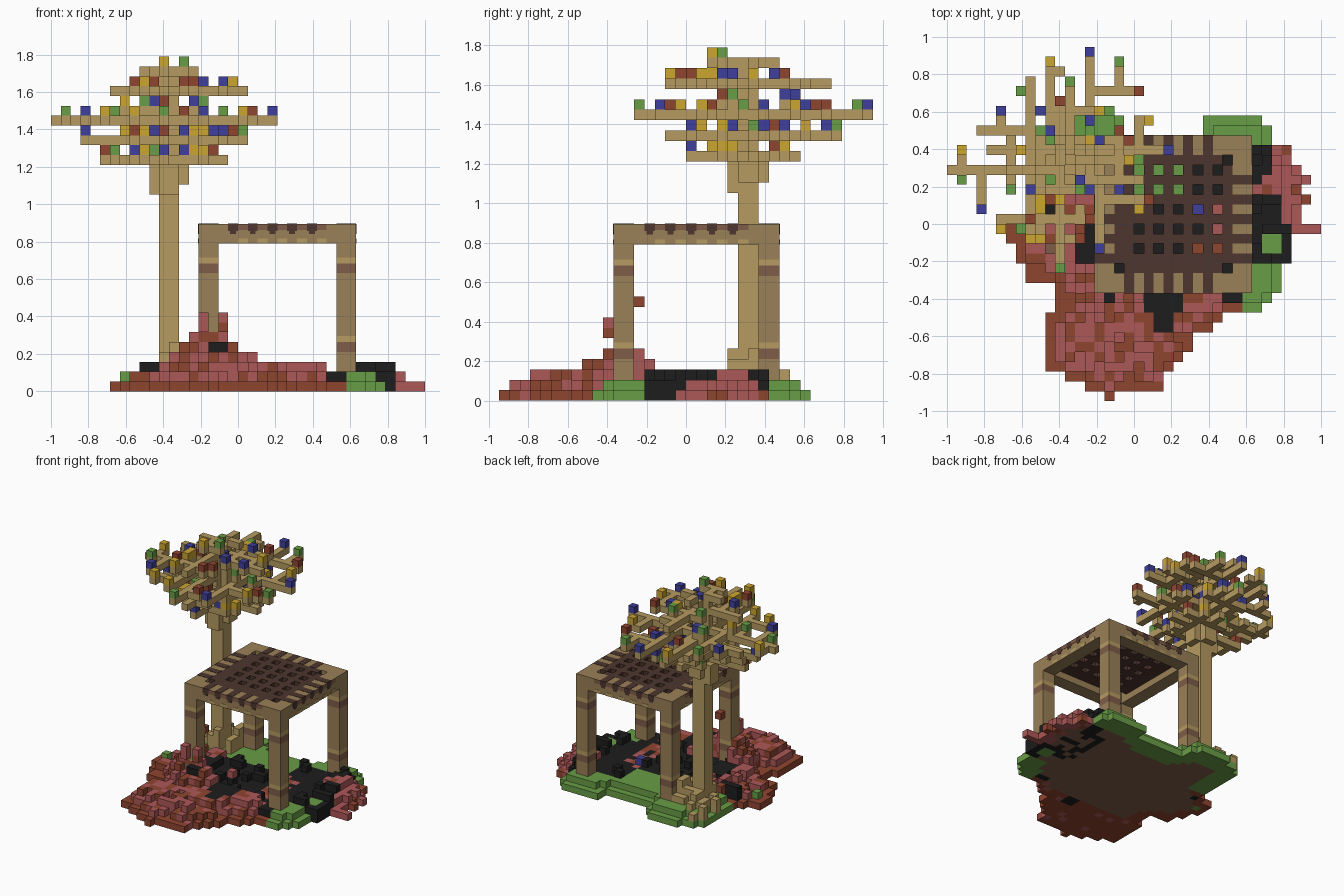
import bpy, bmesh, random
from mathutils import Vector

random.seed(7)
V = 1 / 19            # edge of one cube cell

if "Cube" in bpy.data.objects:
    bpy.data.objects.remove(bpy.data.objects["Cube"])


def material(name, rgb):
    lin = [((c / 255 + 0.055) / 1.055) ** 2.4 for c in rgb]
    m = bpy.data.materials.new(name)
    m.use_nodes = True
    m.diffuse_color = (*lin, 1)
    m.node_tree.nodes["Principled BSDF"].inputs["Base Color"].default_value = (*lin, 1)
    return m


PALETTE = {
    "bark": (182, 155, 97), "timber": (154, 128, 87), "seat_brown": (77, 54, 46),
    "soil_brown": (126, 93, 72), "rose": (172, 88, 87), "dark_red": (143, 69, 48),
    "grass_green": (105, 157, 70), "black": (29, 29, 29),
    "yellow": (204, 166, 48), "blue": (63, 63, 156),
}
MATS = {n: material(n, c) for n, c in PALETTE.items()}
SIDES = [(1, 0, 0), (-1, 0, 0), (0, 1, 0), (0, -1, 0), (0, 0, 1), (0, 0, -1)]


def finish(name, bm, colours):
    me = bpy.data.meshes.new(name)
    bm.to_mesh(me)
    bm.free()
    for c in colours:
        me.materials.append(MATS[c])
    ob = bpy.data.objects.new(name, me)
    bpy.context.collection.objects.link(ob)


def cubes(name, cells):
    """Outer skin of a set of coloured cells, given as {(x, y, z): colour}."""
    colours = sorted(set(cells.values()))
    bm = bmesh.new()
    seen = {}

    def vert(p):
        key = tuple(round(c) for c in p)
        if key not in seen:
            seen[key] = bm.verts.new(Vector(key) * V)
        return seen[key]

    for cell, colour in cells.items():
        for d in SIDES:
            if tuple(a + b for a, b in zip(cell, d)) in cells:
                continue
            n = Vector(d)
            u = Vector((d[1], d[2], d[0])) / 2
            w = n.cross(u)
            mid = Vector(cell) + Vector((.5, .5, .5)) + n / 2
            f = bm.faces.new([vert(p) for p in (mid - u - w, mid + u - w, mid + u + w, mid - u + w)])
            f.material_index = colours.index(colour)
    finish(name, bm, colours)


def boxes(name, colour, spans):
    """Plain boxes, each span given as (low corner, high corner) in cells."""
    bm = bmesh.new()
    for lo, hi in spans:
        lo, hi = Vector(lo) * V, Vector(hi) * V
        for v in bmesh.ops.create_cube(bm, size=1)["verts"]:
            v.co = Vector((v.co[i] * (hi[i] - lo[i]) + (lo[i] + hi[i]) / 2 for i in range(3)))
    finish(name, bm, [colour])


# Ground outline: left and right end of each row, from front to back
ROWS = [(-3, -2), (-5, 3), (-7, 3), (-9, 4), (-9, 5), (-9, 6), (-9, 6), (-9, 8), (-9, 9),
        (-8, 13), (-8, 14), (-8, 15), (-11, 15), (-11, 15), (-12, 16), (-12, 16), (-13, 16),
        (-13, 19), (-13, 17), (-11, 17), (-10, 18), (-10, 17), (-10, 18), (-10, 17),
        (-10, 16), (-10, 16), (-10, 14), (-10, 14), (-9, 13), (-7, -2)]
plan = {(x, y) for y, (a, b) in enumerate(ROWS, -18) for x in range(a, b)
        if not (y >= 9 and -1 <= x < 7)}
depth, rest, ring = {}, set(plan), 1
while rest:
    rim = {(x, y) for x, y in rest if any((x + d[0], y + d[1]) not in rest for d in SIDES[:4])}
    depth.update({c: ring for c in rim})
    rest -= rim
    ring += 1


def right_bed(x, y, d):
    """Planting of the bed on the far side of the table."""
    if y < -4 or y >= 8:
        return "grass_green", min(d, 2)
    if x in (13, 14) and y in (-3, -2):
        return "grass_green", 2
    if y < 0 and x < 16 or y < 3 and x < 15 or y >= 5 and x < 14:
        return "black", min(d + 1, random.choice((2, 3, 3)))
    if x < 14 and random.random() < .25:
        return "black", 3
    return "rose", min(d, 2 if x >= 15 else 3)


def cover(x, y):
    """Planting at a plan position, with its height in cells."""
    d = depth[x, y]
    if x >= 12 or x == 11 and y < -4:
        return right_bed(x, y, d)
    if y >= 7 or (y >= 3 and x < 6):
        return "grass_green", min(d, 2)
    if x >= 9 and y > -9:
        return "black", 2
    if 2 <= x <= 3 and -11 <= y < -7 or 1 <= x <= 4 and -9 <= y < -6 or x in (-3, -2) and y == -8:
        return "black", 3 if x > 0 else 5
    if -10 <= x <= -8 and y == 1 or -6 <= x <= -4 and -4 <= y <= -1:
        return "black", 3
    if -4 <= x < 11 and y >= -6:
        if x >= 6 and y < 3 and random.random() < .7:
            return "rose", 2
        return "black", 3 if random.random() < .15 else 2
    near = ((x + 3) ** 2 + (y + 6) ** 2) ** .5
    if x < -8 and d > 1 and random.random() < .1:
        return "grass_green", 2
    tall = 2 if x < -8 else 3
    return "rose", min(d, tall) + max(0, int(5 - near)) - (d > 1 and random.random() < .25)


ground = {}
for (x, y), d in sorted(depth.items()):
    colour, height = cover(x, y)
    for z in range(height):
        c = colour
        chance = .9 if z == 0 else .35
        if x >= 11:
            chance = .35 if d == 1 and y < 4 else .1
        if c == "rose" and random.random() < chance:
            c = "dark_red"
        soil = z == 0 and d > (3 if c == "grass_green" else 2) and y > -10
        patch = c == "black" and x >= 10 and y > -4 and random.random() < .6
        ground[x, y, z] = "soil_brown" if soil and not patch else c
ground[1, -4, 2] = "black"
ground[1, -4, 3] = "rose"
ground[6, 1, 2] = "blue"
cubes("garden_ground", ground)

# Roses climbing the front leg
cubes("climbing_roses", {(-4, -8, 6): "rose", (-4, -8, 7): "rose", (-2, -8, 6): "dark_red",
                         (-2, -8, 7): "rose", (-3, -5, 9): "dark_red", (-5, -7, 5): "rose"})

# Table legs, banded, with the frame on top
BANDS = [(1, 4, "timber"), (4, 5, "soil_brown"), (5, 5.6, "bark"), (5.6, 12, "timber"),
         (12, 13, "soil_brown"), (13, 13.6, "bark"), (13.6, 15, "timber")]
for i, (lx, ly) in enumerate([(-4, -7), (10, -7), (-4, 7), (10, 7)]):
    place = ("front_right", "front_left", "back_right", "back_left")[i]
    for j, (a, b, c) in enumerate(BANDS):
        boxes(f"{place}_leg_part_{j + 1}", c, [((lx, ly, a), (lx + 2, ly + 2, b))])
boxes("seat_frame", "timber", [((-4, -7, 15), (12, -5, 17)), ((-4, 7, 15), (12, 9, 17)),
                               ((-4, -5, 15), (-2, 7, 17)), ((10, -5, 15), (12, 7, 17))])

# Woven seat with a grid of open holes
holes = {(x, y) for x in range(0, 10, 2) for y in range(-3, 7, 2)}
holes |= {(x, y) for x in (-2, 9) for y in (-5, 6)}
cubes("woven_seat", {(x, y, 16): "seat_brown" for x in range(-2, 10) for y in range(-5, 7)
                     if (x, y) not in holes})

# Lacing over the frame: plates on the top and outer faces
T = .04
top, dark, mid, pale = [], [], [], []


def lace(out, along, width, lo, hi, z0, z1):
    """Plate on all four sides, between two distances from the seat centre."""
    centre = (4, 1)
    for s in (-1, 1):
        for axis in (0, 1):
            p, q = [0, 0, z0], [0, 0, z1]
            p[axis], q[axis] = sorted((centre[axis] + s * lo, centre[axis] + s * hi))
            p[1 - axis] = centre[1 - axis] + along
            q[1 - axis] = p[1 - axis] + width
            out.append((p, q))


for k in range(-5, 5, 2):
    lace(top, k, 1, 6, 8, 17 - T, 17 + T)
    lace(dark, k, 1, 8 - T, 8 + T, 16.3, 17)
    lace(dark, k + .2, .6, 8 - T, 8 + T, 16, 16.3)
    lace(mid, k + 1, 1, 8 - T, 8 + T, 16.4, 17)
    lace(pale, k + 1, 1, 8 - T, 8 + T, 15, 15.5)
boxes("lacing_top", "seat_brown", top)
boxes("lacing_side", "seat_brown", dark)
boxes("lacing_knots", "soil_brown", mid)
boxes("lacing_light", "bark", pale)

# Tree trunk, its flare below the crown, and the roots
boxes("tree_trunk", "bark", [((-8, 5, 1), (-6, 7, 24)), ((-8, 5, 24), (-7, 6, 33)),
                             ((-7, 6, 24), (-6, 7, 32)), ((-9, 5, 20), (-8, 7, 23)),
                             ((-6, 5, 21), (-5, 7, 23)), ((-8, 4, 20), (-6, 5, 23)),
                             ((-8, 7, 21), (-6, 8, 23))])
roots = {}
for x in range(-10, -4):
    for y in range(4, 11):
        far = max(abs(x + 6.5), abs(y - 5.5))
        if far > 1 and (x, y) in plan and random.random() < 1.2 - far * .18:
            for z in range(1, max(2, int(7 - far - random.random() * 1.5))):
                roots[x, y, z] = "bark"
cubes("tree_roots", roots)

# Crown: flat layers of forking branches with a coloured bud on each tip
branches, buds = {}, {}
BUDS = {"y": "yellow", "b": "blue", "g": "grass_green", "r": "dark_red"}


def grow(x, y, dx, dy, n, z):
    for i in range(1, n + 1):
        x, y = x + dx, y + dy
        branches[x, y, z] = "bark"
        if n > 2 and i % 3 == 2 and i < n:
            for s in (-1, 1):
                if random.random() < .8:
                    grow(x, y, -dy * s, dx * s, max(1, n * 2 // 5 + random.randint(0, 1)), z)
    if random.random() < .65:
        buds[x, y, z + 1] = random.choice(list(BUDS.values()))


def limb(x, y, x2, y2, bud, z):
    for i in range(min(x, x2), max(x, x2) + 1):
        for j in range(min(y, y2), max(y, y2) + 1):
            branches[i, j, z] = "bark"
    if bud:
        buds[x2, y2, z + 1] = BUDS[bud]


# Layer height, then the reach to the left, right, back and front
for z, left, right, back, front in ((23, 6, 5, 4, 5), (25, 8, 7, 8, 7), (30, 5, 6, 7, 7), (32, 2, 2, 2, 3)):
    grow(-8, 5, -1, 0, left, z)
    grow(-7, 6, 1, 0, right, z)
    grow(-7, 6, 0, 1, back, z)
    grow(-8, 5, 0, -1, front, z)

# The widest layer, limb by limb: back, left, right and front sides
WIDEST = [
    [(-11, 5, -11, 14, ""), (-11, 13, -12, 13, "g"), (-8, 6, -8, 12, "r"), (-9, 8, -9, 16, "y"),
     (-9, 15, -8, 15, ""), (-5, 6, -5, 17, "b"), (-5, 13, 0, 13, "r"), (-2, 13, -2, 16, "g")],
    [(-8, 5, -19, 5, ""), (-18, 5, -18, 7, "y"), (-18, 5, -18, 4, "g"), (-16, 5, -16, 1, "b"),
     (-9, 9, -16, 9, ""), (-14, 9, -14, 11, "b"), (-13, 5, -13, 3, "g")],
    [(-7, 7, 3, 7, "b"), (0, 7, 0, 10, ""), (0, 10, 1, 10, "y"), (-4, 2, 1, 2, "r"),
     (0, 2, 0, 1, "y"), (-2, 7, -2, 5, "g")],
    [(-8, 5, -8, -5, "g"), (-4, 6, -4, -3, "b"), (-11, 5, -11, -2, "y"), (-11, 0, -14, 0, ""),
     (-14, 0, -14, -1, "y"), (-8, -2, -6, -2, "r")],
]
for side in WIDEST:
    for x, y, x2, y2, bud in side:
        limb(x, y, x2, y2, bud, 27)

# Short upright shoots above the widest layer
for x, y, bud in ((-12, 5, "y"), (-10, 9, "g"), (-9, 9, "b"), (-8, 3, "r"), (-5, 10, "b"), (-4, 4, "g")):
    limb(x, y, x, y, bud, 28)
cubes("tree_branches", branches)
cubes("tree_buds", {c: m for c, m in buds.items() if c not in branches})
